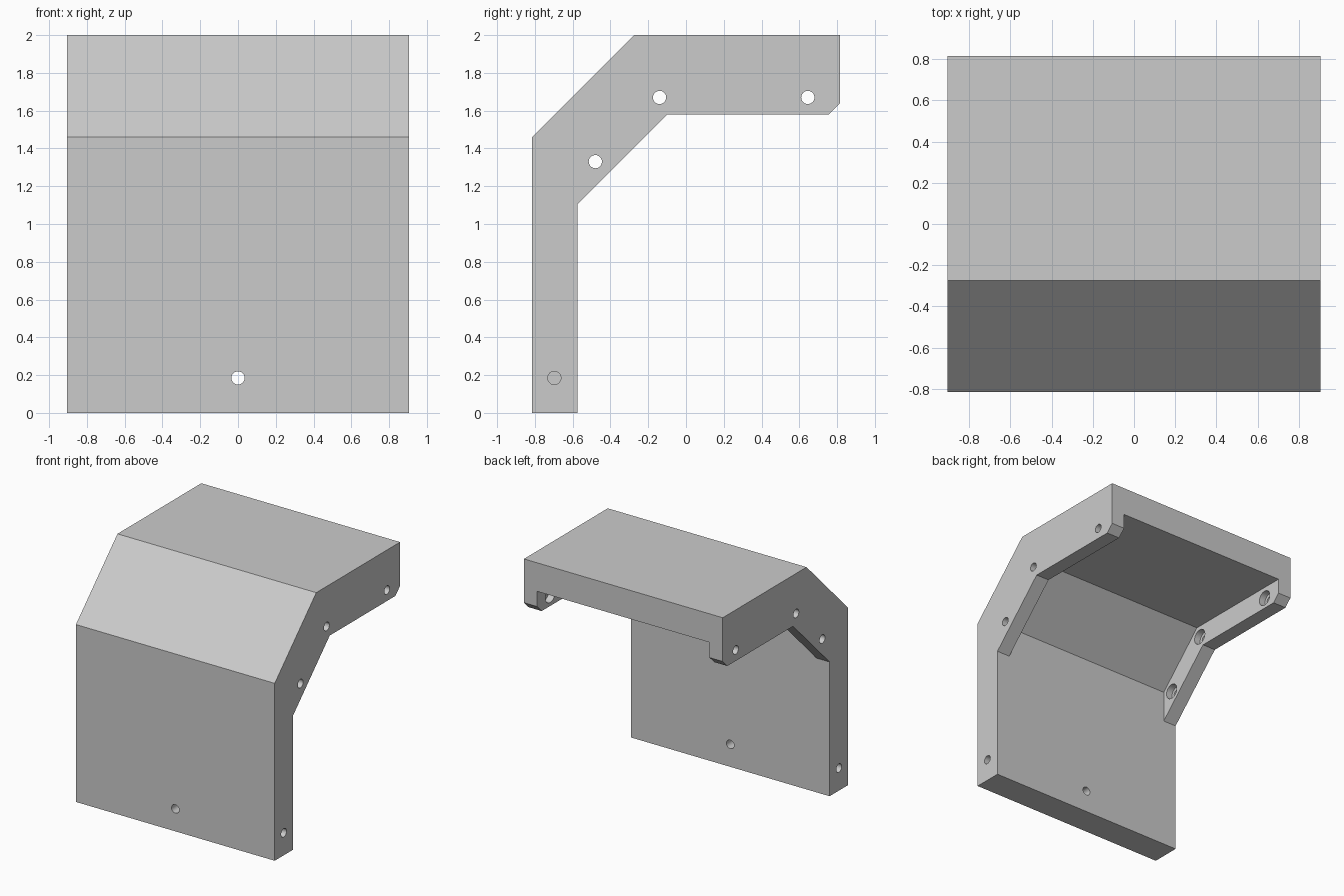
import bpy, bmesh, math
from mathutils import Matrix, Vector

if "Cube" in bpy.data.objects:
    bpy.data.objects.remove(bpy.data.objects["Cube"])


def new_object(name, bm):
    bmesh.ops.recalc_face_normals(bm, faces=bm.faces)
    mesh = bpy.data.meshes.new(name)
    bm.to_mesh(mesh)
    bm.free()
    obj = bpy.data.objects.new(name, mesh)
    bpy.context.collection.objects.link(obj)
    return obj


def extrude_profile(name, profile, half_width):
    """Extrude a (y, z) outline along x, centred on x = 0."""
    bm = bmesh.new()
    face = bm.faces.new([bm.verts.new((-half_width, y, z)) for y, z in profile])
    result = bmesh.ops.extrude_face_region(bm, geom=[face])
    verts = [v for v in result["geom"] if isinstance(v, bmesh.types.BMVert)]
    bmesh.ops.translate(bm, verts=verts, vec=(2 * half_width, 0, 0))
    return new_object(name, bm)


def drill(name, start, end, radius):
    """Cylinder between two points."""
    a, b = Vector(start), Vector(end)
    turn = (b - a).to_track_quat('Z', 'Y').to_matrix().to_4x4()
    bm = bmesh.ops
    mesh = bmesh.new()
    bm.create_cone(mesh, cap_ends=True, segments=32, radius1=radius, radius2=radius,
                   depth=(b - a).length, matrix=Matrix.Translation((a + b) / 2) @ turn)
    return new_object(name, mesh)


def cut(body, cutter):
    cutter.hide_render = True
    mod = body.modifiers.new("cut", 'BOOLEAN')
    mod.operation = 'DIFFERENCE'
    mod.solver = 'EXACT'
    mod.object = cutter
    bpy.context.view_layer.objects.active = body
    bpy.ops.object.modifier_apply(modifier=mod.name)
    bpy.data.objects.remove(cutter, do_unlink=True)


# Bent cover, with the side flange outline
HALF, FLANGE = 0.905, 0.12
cover = extrude_profile("bent_cover", [
    (-0.815, 0), (-0.815, 1.46), (-0.275, 2.0), (0.815, 2.0), (0.815, 1.64),
    (0.755, 1.58), (-0.10, 1.58), (-0.575, 1.105), (-0.575, 0)], HALF)

# Hollow between the two side flanges
cut(cover, extrude_profile("pocket_cutter", [
    (-0.575, 0.9), (-0.575, 1.363), (-0.173, 1.765), (1.2, 1.765), (1.2, 0.9)],
    HALF - FLANGE))

# Flange screw holes, counterbored from the inside
for y, z in [(-0.48, 1.33), (-0.14, 1.67), (0.645, 1.67)]:
    for radius, reach in [(0.035, 1.0), (0.062, 0.84)]:
        cut(cover, drill("screw_cutter", (-reach, y, z), (reach, y, z), radius))

# Blind holes in the wall's side edges
for side in (-1, 1):
    cut(cover, drill("blind_cutter", (side * 0.65, -0.697, 0.185),
                     (side * 1.0, -0.697, 0.185), 0.035))

# Through hole in the front wall
cut(cover, drill("front_cutter", (0, -1.0, 0.185), (0, -0.4, 0.185), 0.035))

bpy.ops.object.select_all(action='DESELECT')
cover.select_set(True)
bpy.context.view_layer.objects.active = cover
bpy.ops.object.shade_smooth_by_angle(angle=math.radians(30))
